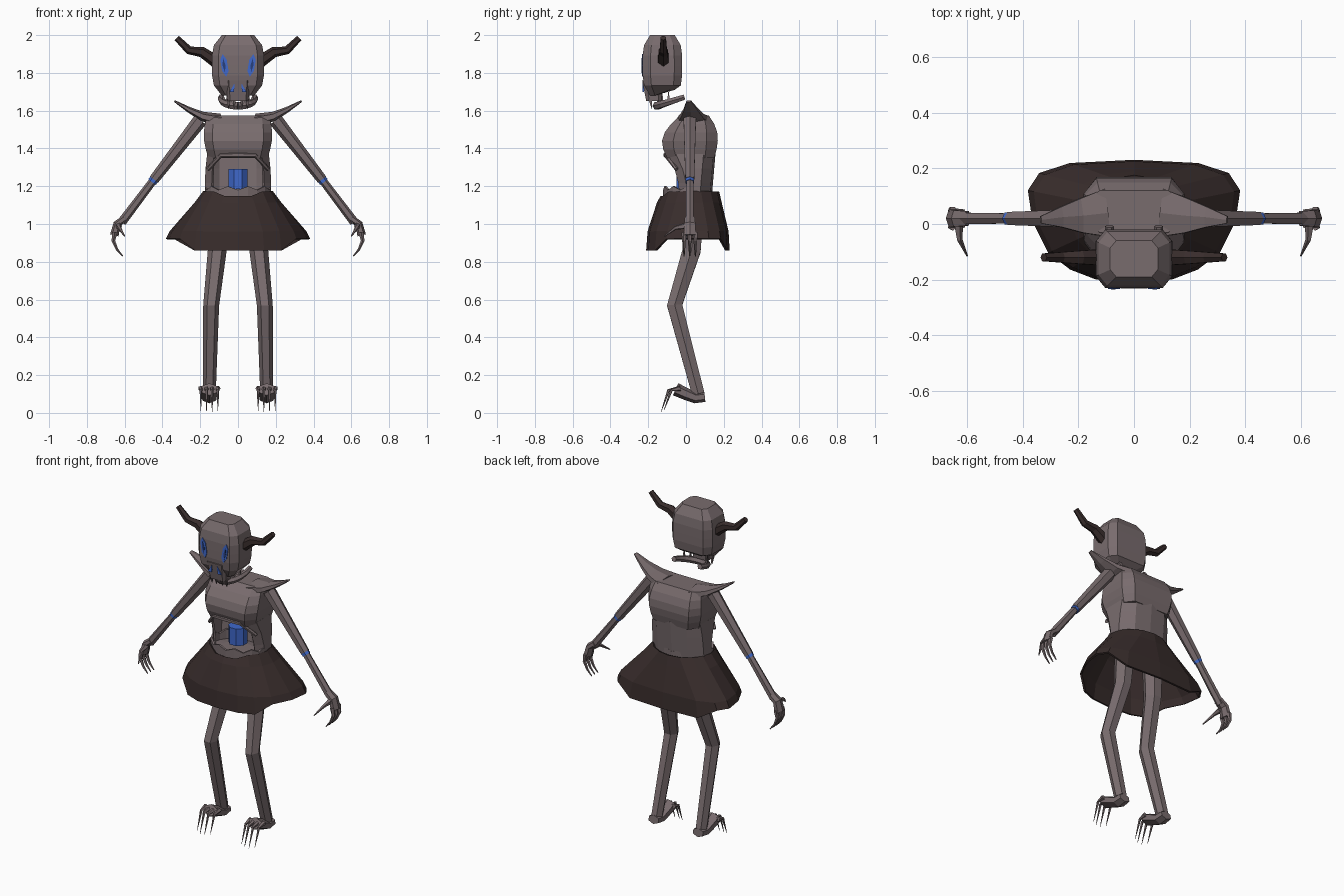
import bpy, bmesh
from math import sin, cos, pi, tau, copysign
from mathutils import Vector

if "Cube" in bpy.data.objects:
    bpy.data.objects.remove(bpy.data.objects["Cube"])


def material(name, red, green, blue):
    mat = bpy.data.materials.new(name)
    mat.use_nodes = True
    colour = (red, green, blue, 1)
    mat.diffuse_color = colour
    mat.node_tree.nodes["Principled BSDF"].inputs["Base Color"].default_value = colour
    return mat


BONE = material("grey_bone", .19, .15, .155)
BROWN = material("dark_brown", .04, .026, .025)
BLUE = material("glowing_blue", .05, .14, .6)
DEEP = material("deep_blue", .02, .05, .2)
ACROSS, DEPTH, UP = Vector((1, 0, 0)), Vector((0, 1, 0)), Vector((0, 0, 1))


def skin(name, rings, mat, closed=True, mirror=False, shell=False):
    """Join equal-length point rings into one flat-shaded mesh."""
    bm = bmesh.new()
    rows = [[bm.verts.new(point) for point in ring] for ring in rings]
    count = len(rows[0])
    for low, high in zip(rows, rows[1:]):
        for i in range(count if closed else count - 1):
            j = (i + 1) % count
            bm.faces.new((low[i], low[j], high[j], high[i]))
    if not shell:
        bm.faces.new(rows[0])
        bm.faces.new(rows[-1])
    bmesh.ops.recalc_face_normals(bm, faces=bm.faces[:])
    mesh = bpy.data.meshes.new(name)
    bm.to_mesh(mesh)
    bm.free()
    mesh.materials.append(mat)
    part = bpy.data.objects.new(name, mesh)
    bpy.context.collection.objects.link(part)
    if mirror:
        part.modifiers.new("Mirror", 'MIRROR')
    if shell:
        solidify = part.modifiers.new("Solidify", 'SOLIDIFY')
        solidify.thickness = .012
        solidify.offset = 0


def tube(name, path, thick, thin, mat=BONE, side=DEPTH, flat=1, sides=6, mirror=True):
    """Tapering tube along a path; flat scales the radius across the side axis."""
    path = [Vector(point) for point in path]
    last = len(path) - 1
    rings = []
    for i, point in enumerate(path):
        along = (path[min(i + 1, last)] - path[max(i - 1, 0)]).normalized()
        u = (side - along * side.dot(along)).normalized()
        v = along.cross(u) * flat
        radius = thick + (thin - thick) * i / last
        angles = [tau * (k + .5) / sides for k in range(sides)]
        rings.append([point + (u * cos(a) + v * sin(a)) * radius for a in angles])
    skin(name, rings, mat, mirror=mirror)


def box_ring(z, width, front, back, tilt=0):
    """Rectangle with cut corners; tilt raises the back edge."""
    cut = (back - front) / 5
    half = [(width * .75, front, z), (width, front + cut, z),
            (width, back - cut, z + tilt), (width * .75, back, z + tilt)]
    return half + [(-x, y, h) for x, y, h in reversed(half)]


def plate(name, x, y, z, width, height, slant, mat, sides):
    """Thin slanted polygon facing the front."""
    angles = [tau * k / sides + pi / 2 for k in range(sides)]
    outline = [(x + width * cos(a) + slant * sin(a), y, z + height * sin(a)) for a in angles]
    behind = [Vector(point) + DEPTH * .008 for point in outline]
    skin(name, [outline, behind], mat, mirror=True)


# Skull: rounded block that narrows toward both ends
skull = []
for k in range(7):
    t = k / 3 - 1
    s = 1 - .38 * t ** 4
    tilt = .03 if k == 0 else 0
    skull.append(box_ring(1.84 + .16 * t, .138 * s, -.125 - .105 * s, -.125 + .105 * s, tilt))
skin("skull", skull, BONE)
skin("snout", [box_ring(1.65, .055, -.21, -.13), box_ring(1.76, .065, -.232, -.12)], BONE)

# Painted eyes and nostrils
plate("eyes", .072, -.234, 1.84, .02, .06, .01, BLUE, 6)
plate("pupils", .074, -.236, 1.84, .008, .04, .005, DEEP, 4)
plate("nostrils", .028, -.231, 1.715, .014, .03, -.01, BLUE, 3)

# Horns
tube("horns", [(.11, -.12, 1.855), (.19, -.12, 1.91), (.26, -.12, 1.92), (.325, -.12, 1.985)],
     .034, .016, BROWN)

# Floating jaw, a half hoop rising toward the back, and teeth
jaw = []
for k in range(6):
    a = k * pi / 9
    jaw.append((.09 * sin(a), -.03 - .125 * cos(a), 1.665 - .04 * cos(a)))
tube("jaw", jaw, .023, .016, side=UP)
for x in (.02, .05):
    tube("upper_teeth", [(x, -.19, 1.66), (x, -.18, 1.61)], .012, .002, sides=4)
for x, y, z in jaw[1:4]:
    tube("lower_teeth", [(x, y, z), (x, y, z + .055)], .011, .002, sides=4)

# Rib cage bulging forward
ribs = []
for k in range(6):
    t = k / 5
    bulge = sin(pi * t)
    ribs.append(box_ring(1.35 + .225 * t, .157 + .02 * bulge + .008 * t,
                         -.1 - .04 * bulge + .07 * t * t, .15 + .02 * bulge - .03 * t ** 4))
skin("rib_cage", ribs, BONE)
tube("rib_edge", [(0, -.105, 1.365), (.09, -.105, 1.365), (.16, -.05, 1.29)], .016, .01)

# Pointed shoulders
tube("shoulder_spikes", [(.1, .04, 1.55), (.19, .03, 1.57), (.26, .025, 1.605), (.335, .015, 1.65)],
     .1, .015, flat=.35)

# Hollow abdomen, open at the front
abdomen = []
for k in range(4):
    t = k / 3
    z = 1.14 + .23 * t
    front = -.03 - .06 * t * t
    back = .13 + .02 * t
    wide = .17 - .012 * t ** 3
    abdomen.append([(0, back, z), (.1, back - .01, z), (wide, back - .06, z),
                    (wide, front + .04, z), (wide - .035, front, z)])
skin("abdomen", abdomen, BONE, closed=False, mirror=True, shell=True)

# Glowing core
tube("core", [(0, 0, 1.185), (0, 0, 1.21), (0, 0, 1.265), (0, 0, 1.29)],
     .055, .055, BLUE, sides=8, mirror=False)

# Pelvis with a jagged rim
rim, base, floor = [], [], []
for k in range(20):
    a = tau * k / 20
    x, y = .17 * sin(a), -.125 * cos(a)
    rim.append((x, y + .01, 1.2 if k % 2 else 1.18))
    base.append((x, y + .01, 1.14))
    floor.append((x * .6, y * .6, 1.15))
skin("pelvis", [rim, base], BONE, shell=True)
skin("pelvis_floor", [base, floor], BONE)

# Flared skirt, wider at the back, with hem lifted at the sides
waist, hem = [], []
for k in range(9):
    a = pi * k / 8
    s = abs(sin(a))
    c = copysign(abs(cos(a)) ** .7, cos(a))
    waist.append(Vector((.18 * s, .02 - .15 * cos(a), 1.145 if k < 2 else 1.17)))
    hem.append(Vector((s ** .7 * (.36 - .1 * cos(a)), .01 - .215 * c,
                       .92 if 2 < k < 7 else .86)))
hem[0].x = hem[-1].x = waist[-1].x = 0
skirt = [waist]
for share, height in ((.25, 1.11), (.9, .96)):
    ring = [top.lerp(low, share) for top, low in zip(waist, hem)]
    for point in ring:
        point.z = height
    skirt.append(ring)
skin("skirt", skirt + [hem], BROWN, closed=False, mirror=True, shell=True)

# Arms with glowing elbow joints
shoulder, elbow, wrist = Vector((.2, .02, 1.55)), Vector((.445, .02, 1.235)), Vector((.615, .02, 1.01))
tube("upper_arms", [shoulder, elbow], .038, .027)
tube("elbow_joints", [elbow.lerp(shoulder, .04), elbow.lerp(wrist, .06)], .025, .025, BLUE)
tube("forearms", [elbow, wrist], .021, .024)

# Hands with curled fingers and a forward thumb
tube("palms", [(.6, .02, 1.03), (.64, .02, 1), (.655, .02, .94)], .03, .038, flat=.6)
for y in (-.01, .02, .05):
    tube("fingers", [(.652, y, .955), (.66, y, .91), (.64, y, .865), (.61, y, .83)],
         .014, .003, sides=5)
tube("thumbs", [(.632, 0, .99), (.628, -.055, .98), (.6, -.115, .935)],
     .018, .003, side=ACROSS, sides=5)

# Legs with bent knees
tube("legs", [(.1, .04, 1.1), (.11, .03, .86), (.142, -.06, .57), (.152, .065, .1)],
     .064, .038, flat=.9)

# Clawed feet
ankle = .152
tube("feet", [(ankle, .1, .085), (ankle, .05, .08), (ankle, 0, .1), (ankle, -.055, .125)],
     .038, .05, side=ACROSS, flat=.7)
for spread in (-.045, -.015, .015, .045):
    x, back = ankle + spread, abs(spread) / 2
    tube("claws", [(x, -.03, .13), (x, back - .1, .12), (x, back - .14, back / 2)],
         .015, .001, side=ACROSS, sides=5)
